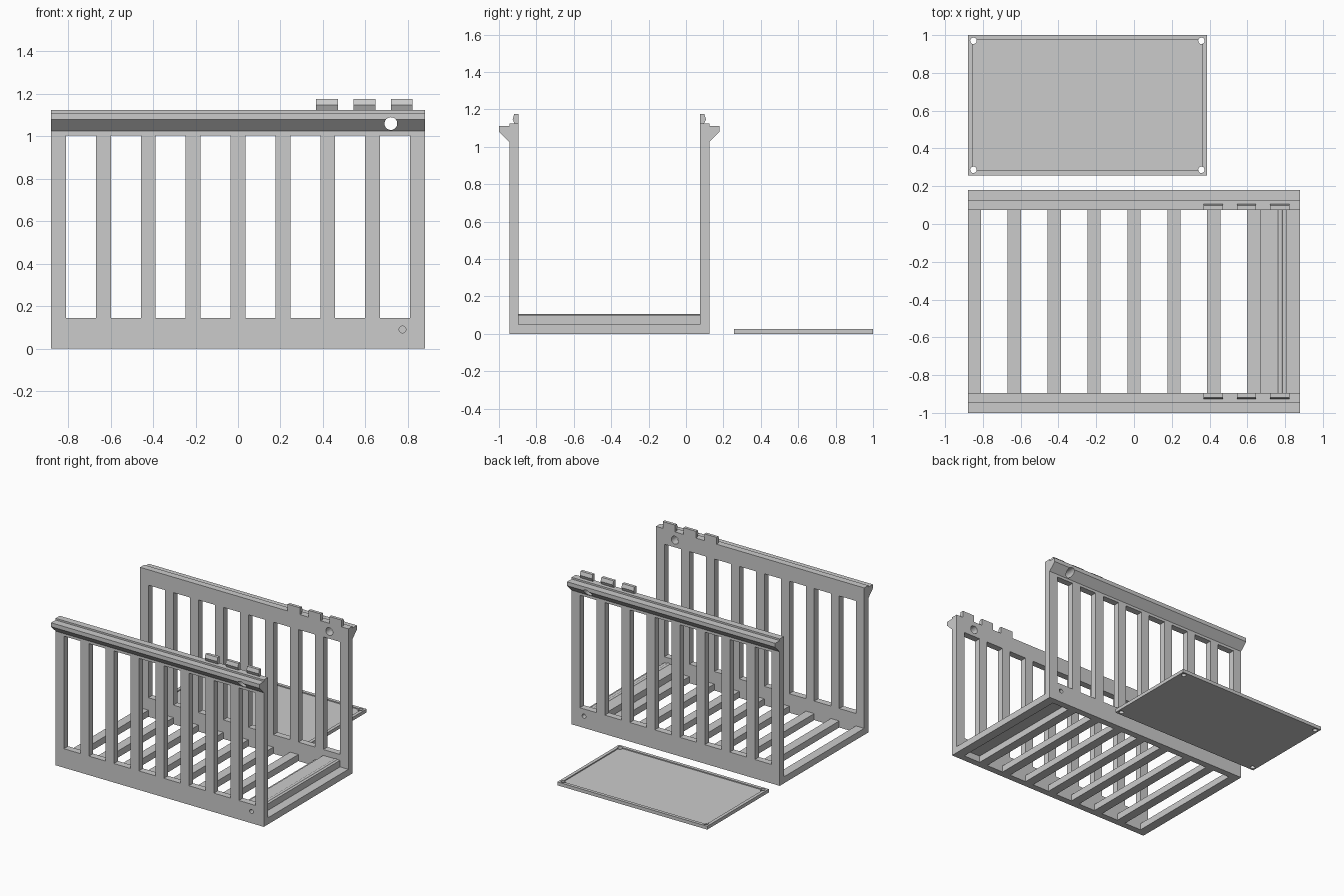
import bpy, bmesh, math
from mathutils import Matrix, Vector

if "Cube" in bpy.data.objects:
    bpy.data.objects.remove(bpy.data.objects["Cube"])

grey = bpy.data.materials.new("plain grey")
grey.diffuse_color = (0.6, 0.6, 0.6, 1)
grey.use_nodes = True
grey.node_tree.nodes["Principled BSDF"].inputs["Base Color"].default_value = grey.diffuse_color

X = 0.88             # half length of the basket
MID = -0.41          # centre line of the basket in y
BAR, N = 0.07, 9     # bar width and count
PITCH = (2 * X - BAR) / (N - 1)


def box(bm, x0, x1, y0, y1, z0, z1):
    m = Matrix.Translation(((x0 + x1) / 2, (y0 + y1) / 2, (z0 + z1) / 2))
    m = m @ Matrix.Diagonal((x1 - x0, y1 - y0, z1 - z0, 1))
    bmesh.ops.create_cube(bm, size=1, matrix=m)


def rod(bm, centre, r, length, along_y=False):
    m = Matrix.Translation(centre)
    if along_y:
        m = m @ Matrix.Rotation(math.pi / 2, 4, 'X')
    bmesh.ops.create_cone(bm, cap_ends=True, segments=32, radius1=r, radius2=r,
                          depth=length, matrix=m)


def extrude_x(bm, profile, x0, x1):
    """Sweep a (y, z) outline along x."""
    f = bm.faces.new([bm.verts.new((x0, y, z)) for y, z in profile])
    g = bmesh.ops.extrude_face_region(bm, geom=[f])
    bmesh.ops.translate(bm, vec=Vector((x1 - x0, 0, 0)),
                        verts=[v for v in g["geom"] if isinstance(v, bmesh.types.BMVert)])


def make(name, bm):
    bmesh.ops.recalc_face_normals(bm, faces=bm.faces)
    me = bpy.data.meshes.new(name)
    bm.to_mesh(me)
    bm.free()
    me.materials.append(grey)
    ob = bpy.data.objects.new(name, me)
    bpy.context.collection.objects.link(ob)
    return ob


def cut(ob, cutter):
    mod = ob.modifiers.new("cut", 'BOOLEAN')
    mod.operation, mod.solver, mod.object = 'DIFFERENCE', 'EXACT', cutter
    bpy.context.view_layer.objects.active = ob
    bpy.ops.object.modifier_apply(modifier=mod.name)
    bpy.data.objects.remove(cutter)


# Basket: U section with a flared lip on each wall (half outline, mirrored)
half = [(0.535, 0), (0.535, 1.025), (0.59, 1.08), (0.59, 1.11), (0.535, 1.11),
        (0.535, 1.123), (0.485, 1.123), (0.485, 0.05)]
outline = [(MID + d, z) for d, z in half] + [(MID - d, z) for d, z in reversed(half)]
bm = bmesh.new()
extrude_x(bm, outline, -X, X)
basket = make("basket", bm)

# Slots between the bars in walls and floor, and the peg holes
bm = bmesh.new()
for i in range(N - 1):
    x0 = -X + BAR + i * PITCH
    x1 = x0 + PITCH - BAR
    box(bm, x0, x1, -1.3, 0.5, 0.145, 1.005)
    box(bm, x0, x1, MID - 0.485, MID + 0.485, -0.1, 0.1)
rod(bm, (0.72, MID, 1.06), 0.03, 2, True)
rod(bm, (0.775, MID, 0.09), 0.016, 2, True)
cut(basket, make("slot_cutter", bm))

# Snap tabs on both wall tops
tab = [(0.485, 1.12), (0.485, 1.175), (0.508, 1.175), (0.517, 1.147), (0.505, 1.12)]
for side, label in ((-1, "front"), (1, "back")):
    for i in range(3):
        bm = bmesh.new()
        x0 = 0.368 + i * 0.176
        extrude_x(bm, [(MID + side * d, z) for d, z in tab], x0, x0 + 0.103)
        make(f"{label}_tab_{i + 1}", bm)

# Loose panel with a thin rim and corner holes
bm = bmesh.new()
box(bm, -X, 0.387, 0.257, 1.0, 0, 0.026)
panel = make("panel", bm)
bm = bmesh.new()
box(bm, -X + 0.025, 0.362, 0.282, 0.975, 0.018, 0.1)
cut(panel, make("recess_cutter", bm))
bm = bmesh.new()
for x in (-0.85, 0.357):
    for y in (0.287, 0.97):
        rod(bm, (x, y, 0), 0.017, 0.3)
cut(panel, make("hole_cutter", bm))
